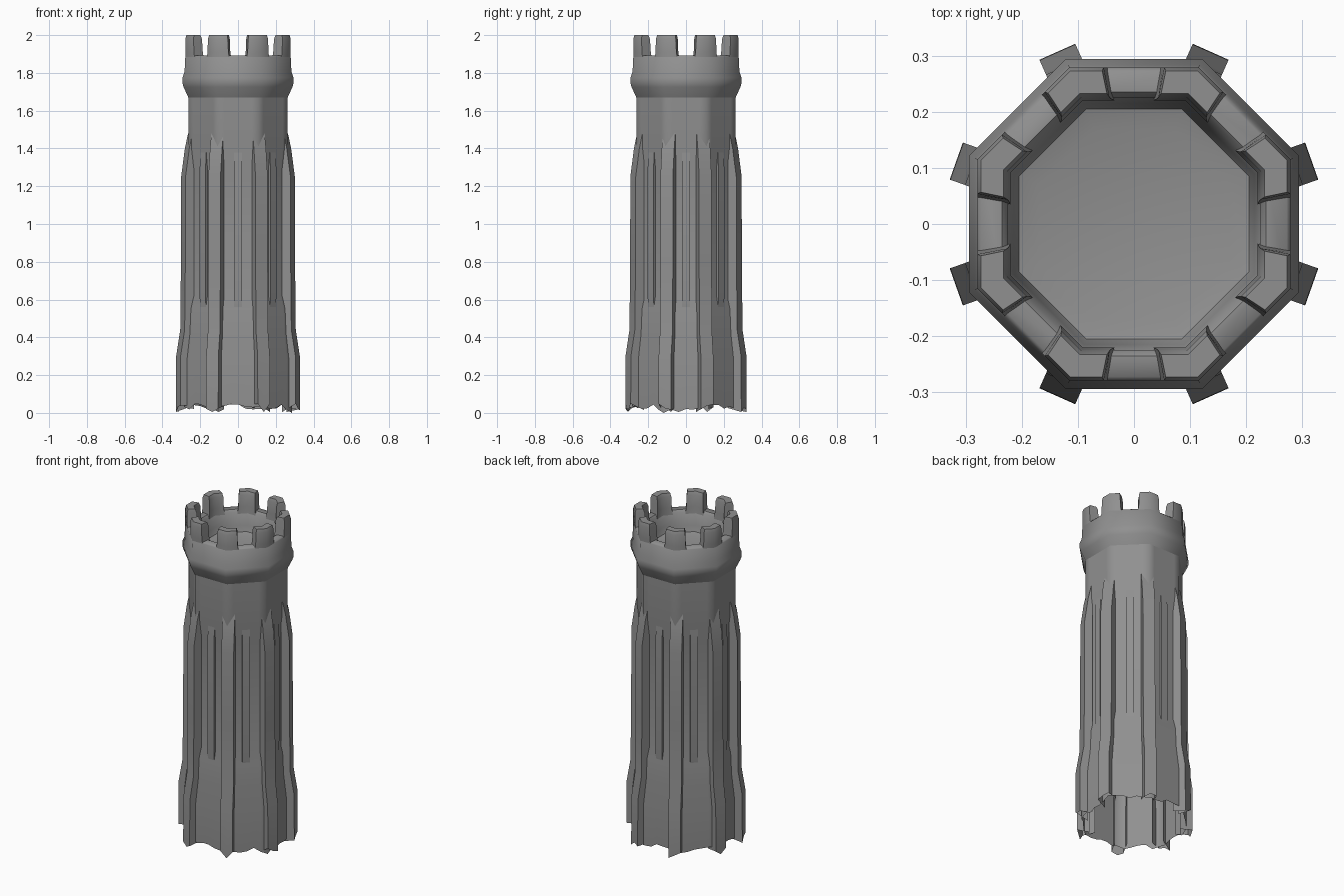
import bpy, bmesh, math, random
from mathutils import Vector

if "Cube" in bpy.data.objects:
    bpy.data.objects.remove(bpy.data.objects["Cube"])

random.seed(4)
T = math.tan(math.pi / 8)

stone = bpy.data.materials.new("dark_stone")
stone.diffuse_color = (0.28, 0.28, 0.28, 1)
stone.use_nodes = True
stone.node_tree.nodes["Principled BSDF"].inputs["Base Color"].default_value = stone.diffuse_color


def finish(bm, name, angle=50):
    bmesh.ops.recalc_face_normals(bm, faces=bm.faces)
    me = bpy.data.meshes.new(name)
    bm.to_mesh(me)
    bm.free()
    me.materials.append(stone)
    ob = bpy.data.objects.new(name, me)
    bpy.context.collection.objects.link(ob)
    bpy.ops.object.select_all(action='DESELECT')
    ob.select_set(True)
    bpy.context.view_layer.objects.active = ob
    bpy.ops.object.shade_smooth_by_angle(angle=math.radians(angle))
    return ob


def oct_ring(a, z, n):
    """Octagon with apothem a, flats on the axes, n segments per side."""
    pts = []
    for k in range(8):
        d = k * math.pi / 4
        for i in range(n):
            s = a * T * (2 * i / n - 1)
            pts.append(Vector((a * math.cos(d) - s * math.sin(d),
                               a * math.sin(d) + s * math.cos(d), z)))
    return pts


def loft(bm, rings, closed=True, cap_end=False):
    vs = [[bm.verts.new(p) for p in r] for r in rings]
    m = len(rings[0])
    for r0, r1 in zip(vs, vs[1:]):
        for i in range(m if closed else m - 1):
            j = (i + 1) % m
            bm.faces.new((r0[i], r0[j], r1[j], r1[i]))
    if cap_end:
        bm.faces.new(vs[-1])
    return vs


def fray(verts):
    """Ragged lower hem."""
    for v in verts:
        v.co.z = random.uniform(0.015, 0.05)
    random.choice(verts).co.z = 0.005


# Octagonal shaft: wide plinth, recessed middle, plain collar (open below)
bm = bmesh.new()
prof = [(0.285, 0.03), (0.285, 0.28), (0.27, 0.42), (0.265, 0.55), (0.25, 0.62),
        (0.25, 1.29), (0.262, 1.40), (0.263, 1.68)]
rings = loft(bm, [oct_ring(a, z, 6) for a, z in prof])
fray(rings[0])
rings[0][0].co.z = 0.0
finish(bm, "shaft")

# Flared crown, parapet and sunken roof floor
bm = bmesh.new()
prof = [(0.263, 1.67), (0.288, 1.725), (0.294, 1.745), (0.294, 1.775), (0.283, 1.805),
        (0.279, 1.885), (0.272, 1.893), (0.235, 1.893), (0.225, 1.88), (0.215, 1.80),
        (0.205, 1.765), (0.17, 1.755)]
loft(bm, [oct_ring(a, z, 1) for a, z in prof], cap_end=True)
finish(bm, "crown")


# Merlons wrapped round the eight corners
def merlon_outline(c, a_out, a_in, half, z):
    pts = []
    for a, order in ((a_out, (-1, 0, 1)), (a_in, (1, 0, -1))):
        for s in order:
            r = a / math.cos(math.pi / 8 - abs(s) * half)
            t = c + s * half
            pts.append(Vector((r * math.cos(t), r * math.sin(t), z)))
    return pts


bm = bmesh.new()
for k in range(8):
    c = math.pi / 8 + k * math.pi / 4
    levels = [(0.279, 0.220, 0.235, 1.87), (0.279, 0.223, 0.212, 1.91),
              (0.279, 0.226, 0.202, 1.98), (0.273, 0.233, 0.188, 2.0)]
    loft(bm, [merlon_outline(c, *lv) for lv in levels], cap_end=True)
finish(bm, "merlons")


# Upright strips: outer radius profile, half width, inner radius
def strip(bm, ang, prof, w, r_in):
    u = Vector((math.cos(ang), math.sin(ang), 0))
    v = Vector((-u.y, u.x, 0))
    plan = lambda r: [(r_in, -w), (r, -w), (r, 0), (r, w), (r_in, w)]
    rs = [[u * a + v * b + Vector((0, 0, z)) for a, b in plan(r)] for r, z in prof]
    vs = loft(bm, rs, closed=False)
    if prof[0][1] < 0.1:
        fray(vs[0])


bm = bmesh.new()
butt = [(0.336, 0.03), (0.335, 0.30), (0.312, 0.44), (0.308, 0.80), (0.307, 1.25),
        (0.286, 1.40), (0.268, 1.48)]
for sx in (-1, 1):
    for sy in (-1, 1):
        for deg in (19.5, 66):
            a = math.radians(deg)
            strip(bm, math.atan2(sy * math.sin(a), sx * math.cos(a)), butt, 0.035, 0.26)
finish(bm, "corner_buttresses")

# Slim ribs in the middle of each recessed panel
bm = bmesh.new()
rib = [(0.262, 0.55), (0.266, 0.64), (0.266, 1.28), (0.259, 1.39)]
for k in range(8):
    strip(bm, k * math.pi / 4, rib, 0.022, 0.248)
finish(bm, "panel_ribs")
